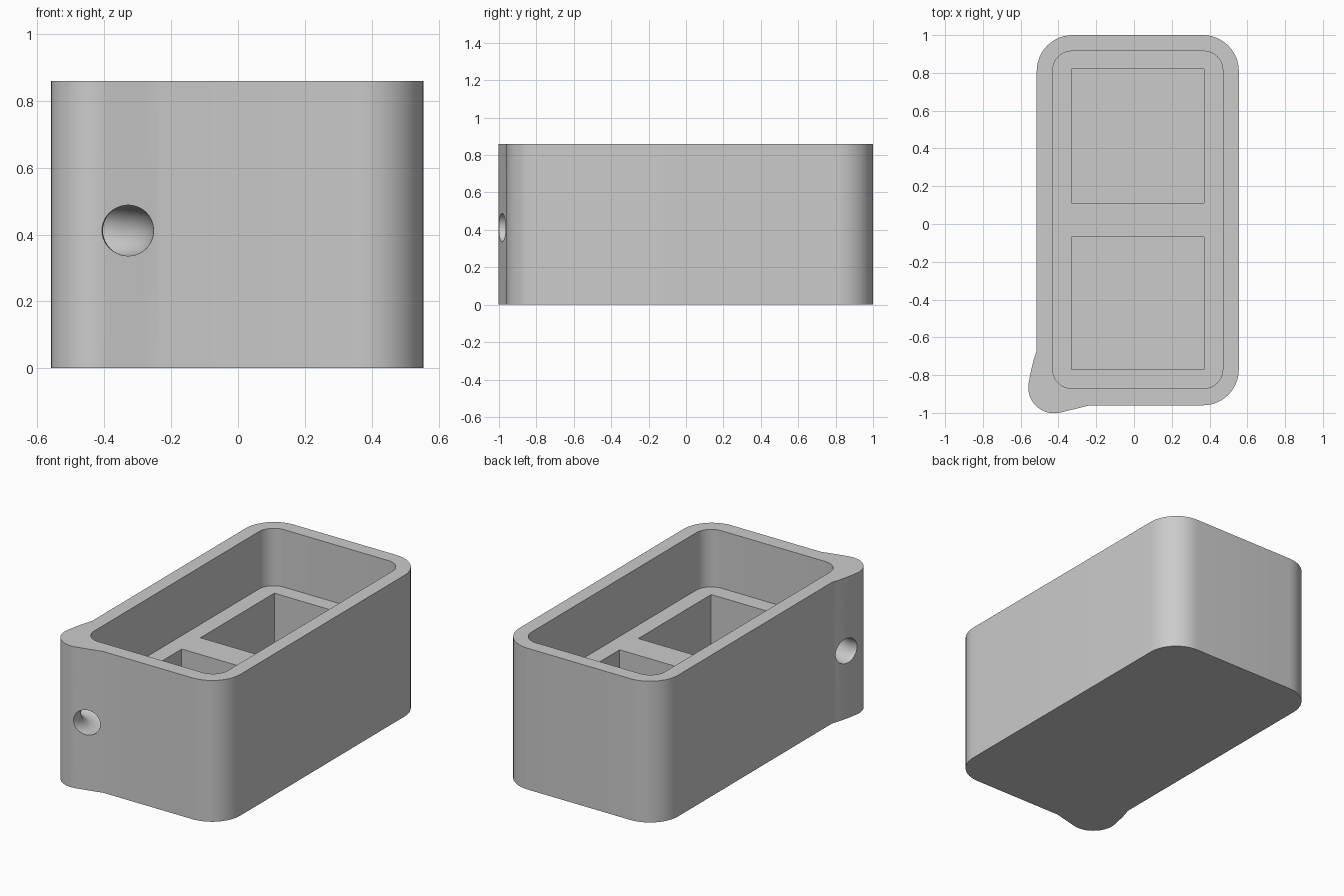
import bpy, bmesh, math
from mathutils import Vector

cube = bpy.data.objects.get("Cube")
if cube:
    bpy.data.objects.remove(cube, do_unlink=True)

HEIGHT = 0.86
FLOOR = 0.51       # level of the tray floor
SKIN = 0.005       # thin base under the pockets

grey = bpy.data.materials.new("grey_plastic")
grey.use_nodes = True
colour = (0.6, 0.6, 0.6, 1)
grey.diffuse_color = colour
grey.node_tree.nodes["Principled BSDF"].inputs["Base Color"].default_value = colour


def arc(cx, cy, r, start, end, steps=12):
    """Points along an arc, angles in degrees."""
    angles = [math.radians(start + (end - start) * i / steps) for i in range(steps + 1)]
    return [(cx + r * math.cos(a), cy + r * math.sin(a)) for a in angles]


def rounded_rect(x0, x1, y0, y1, r):
    return (arc(x1 - r, y0 + r, r, -90, 0) + arc(x1 - r, y1 - r, r, 0, 90)
            + arc(x0 + r, y1 - r, r, 90, 180) + arc(x0 + r, y0 + r, r, 180, 270))


def prism(name, outline, z0, z1):
    """Extrude a counter-clockwise outline upwards."""
    bm = bmesh.new()
    face = bm.faces.new([bm.verts.new((x, y, z0)) for x, y in outline])
    top = bmesh.ops.extrude_face_region(bm, geom=[face])["geom"]
    bmesh.ops.translate(bm, vec=Vector((0, 0, z1 - z0)),
                        verts=[v for v in top if isinstance(v, bmesh.types.BMVert)])
    bmesh.ops.recalc_face_normals(bm, faces=bm.faces)
    mesh = bpy.data.meshes.new(name)
    bm.to_mesh(mesh)
    bm.free()
    mesh.materials.append(grey)
    obj = bpy.data.objects.new(name, mesh)
    bpy.context.collection.objects.link(obj)
    return obj


# Outer body: rounded box whose front right corner swells into a cord lug
outline = (arc(0.365, -0.77, 0.19, -90, 0) + arc(0.365, 0.81, 0.19, 0, 90)
           + arc(-0.325, 0.81, 0.19, 90, 180)
           + [(-0.515, -0.67), (-0.527, -0.705), (-0.538, -0.745), (-0.549, -0.795)]
           + arc(-0.423, -0.865, 0.137, 165, 285, 18)
           + [(-0.345, -0.987), (-0.29, -0.974), (-0.235, -0.96)])
body = prism("box_body", outline, 0, HEIGHT)

# Tray recess and the two square pockets in its floor
cutters = [
    prism("tray_cutter", rounded_rect(-0.43, 0.47, -0.87, 0.915, 0.1), FLOOR, HEIGHT + 0.1)]
for name, y0, y1 in (("back_pocket_cutter", 0.11, 0.82), ("front_pocket_cutter", -0.77, -0.07)):
    cutters.append(prism(name, [(-0.33, y0), (0.37, y0), (0.37, y1), (-0.33, y1)],
                         SKIN, FLOOR + 0.1))

# Curved cord hole running round the lug corner
bpy.ops.mesh.primitive_torus_add(location=(-0.533, -0.973, 0.412), major_radius=0.205,
                                 minor_radius=0.076, major_segments=64, minor_segments=40)
cord = bpy.context.object
cord.name = "cord_hole_cutter"
cord.data.materials.append(grey)
cutters.append(cord)

for cutter in cutters:
    cutter.hide_render = True
    mod = body.modifiers.new(cutter.name, "BOOLEAN")
    mod.operation = "DIFFERENCE"
    mod.solver = "EXACT"
    mod.object = cutter

# Bake the cuts and discard the cutters
bpy.context.view_layer.update()
graph = bpy.context.evaluated_depsgraph_get()
result = bpy.data.meshes.new_from_object(body.evaluated_get(graph))
body.modifiers.clear()
body.data = result
result.name = "box_body"
for cutter in cutters:
    bpy.data.objects.remove(cutter, do_unlink=True)

bpy.ops.object.select_all(action="DESELECT")
body.select_set(True)
bpy.context.view_layer.objects.active = body
bpy.ops.object.shade_smooth_by_angle(angle=math.radians(30))
